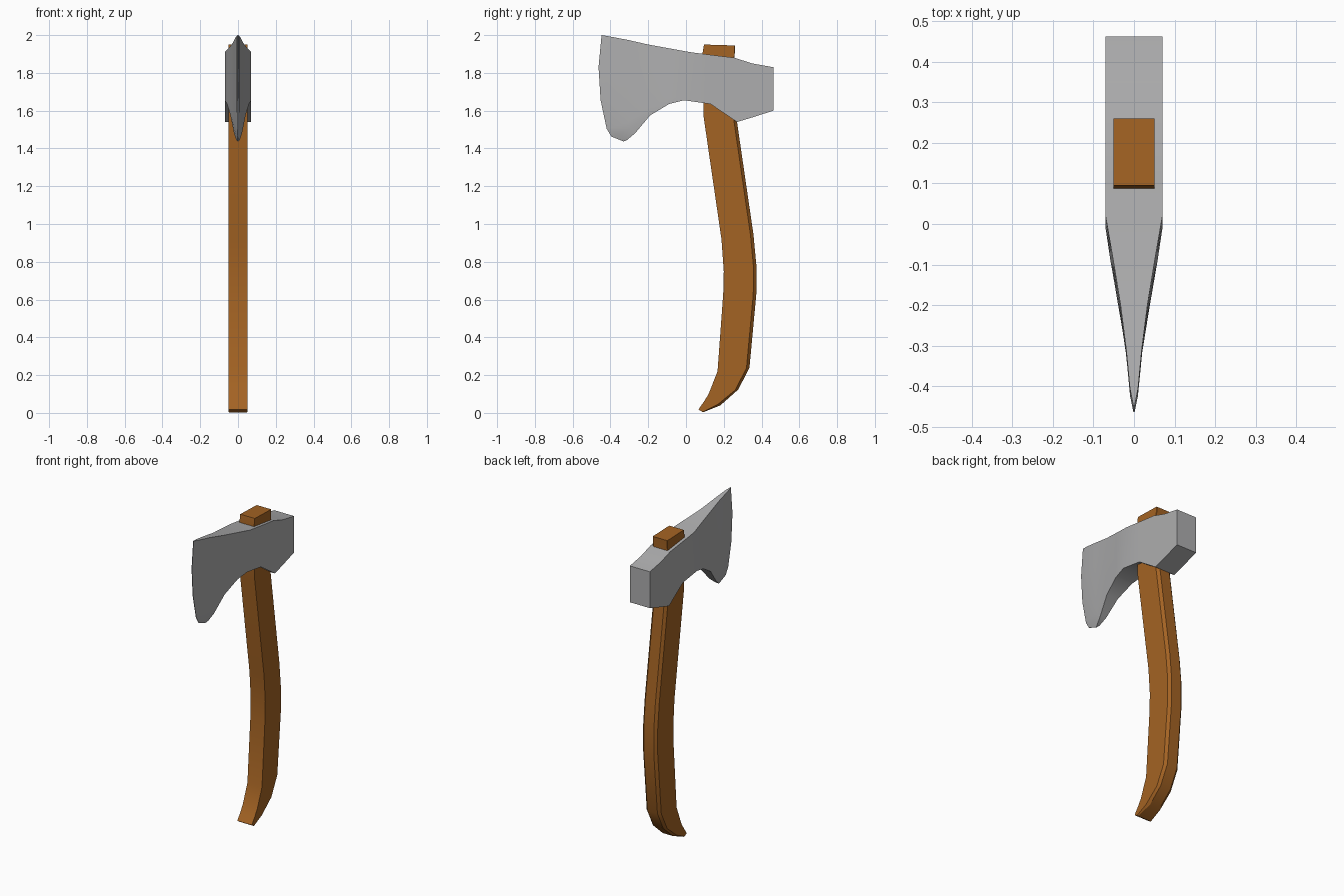
import bpy
import bmesh
import math
from mathutils import Vector

cube = bpy.data.objects.get("Cube")
if cube:
    bpy.data.objects.remove(cube)


def make_material(name, rgb):
    mat = bpy.data.materials.new(name)
    mat.use_nodes = True
    mat.diffuse_color = (*rgb, 1)
    mat.node_tree.nodes["Principled BSDF"].inputs["Base Color"].default_value = (*rgb, 1)
    return mat


def loft(name, rings, mat, angle):
    """Skin a list of equal closed rings and cap both ends."""
    bm = bmesh.new()
    loops = [[bm.verts.new(p) for p in ring] for ring in rings]
    for a, b in zip(loops, loops[1:]):
        for i in range(len(a)):
            j = (i + 1) % len(a)
            bm.faces.new((a[i], a[j], b[j], b[i]))
    bm.faces.new(loops[0])
    bm.faces.new(loops[-1])
    bmesh.ops.remove_doubles(bm, verts=bm.verts, dist=0.0005)
    bmesh.ops.recalc_face_normals(bm, faces=bm.faces)
    mesh = bpy.data.meshes.new(name)
    bm.to_mesh(mesh)
    bm.free()
    obj = bpy.data.objects.new(name, mesh)
    bpy.context.collection.objects.link(obj)
    mesh.materials.append(mat)
    bpy.ops.object.select_all(action='DESELECT')
    obj.select_set(True)
    bpy.context.view_layer.objects.active = obj
    bpy.ops.object.shade_smooth_by_angle(angle=math.radians(angle))
    return obj


steel = make_material("steel grey", (0.42, 0.42, 0.425))
wood = make_material("brown wood", (0.37, 0.125, 0.017))

# Handle: front and back outlines (y, z), with chamfered rear corners
handle_front = [(.095, 1.95), (.087, 1.9), (.093, 1.57), (.188, .918), (.2, .75),
                (.197, .63), (.167, .22), (.119, .098), (.095, .06), (.066, .018)]
handle_back = [(.26, 1.945), (.257, 1.88), (.27, 1.54), (.357, .945), (.372, .786),
               (.372, .627), (.336, .24), (.277, .124), (.182, .04), (.09, .003)]
half = .051
rings = []
for i, (f, b) in enumerate(zip(handle_front, handle_back)):
    f, b = Vector(f), Vector(b)
    cut = .002 if i < 2 else .016
    if i == len(handle_front) - 1:
        cut = .004
    s = b + (f - b).normalized() * cut
    right = [(half, *f), (half, *s), (half - cut, *b)]
    rings.append(right + [(-x, y, z) for x, y, z in reversed(right)])
loft("handle", rings, wood, 30)

# Axe head: columns from cutting edge to poll as
# (top y, top z, top half width, bottom y, bottom z, bottom half width, edge bow)
columns = [
    (-.447, 2.0, .0015, -.33, 1.437, .0015, 1),
    (-.405, 1.993, .010, -.312, 1.445, .009, .9),
    (-.31, 1.975, .019, -.27, 1.48, .021, .4),
    (-.2, 1.95, .033, -.19, 1.575, .040, .1),
    (-.09, 1.93, .051, -.09, 1.635, .058, 0),
    (.02, 1.91, .07, -.01, 1.655, .07, 0),
    (.12, 1.897, .07, .13, 1.635, .07, 0),
    (.257, 1.88, .07, .27, 1.54, .07, 0),
    (.35, 1.85, .07, .36, 1.567, .07, 0),
    (.462, 1.83, .07, .462, 1.6, .07, 0),
]
# Curved cutting edge as (fraction down the edge, y, z)
edge = [(0, -.447, 2.0), (.3, -.463, 1.83), (.61, -.452, 1.655),
        (.88, -.42, 1.505), (.95, -.395, 1.463), (1, -.33, 1.437)]
edge_top, edge_bottom = Vector(edge[0][1:]), Vector(edge[-1][1:])
rings = []
for ty, tz, tw, by, bz, bw, bow in columns:
    side = []
    for t, ey, ez in edge:
        offset = Vector((ey, ez)) - edge_top.lerp(edge_bottom, t)
        p = Vector((ty, tz)).lerp(Vector((by, bz)), t) + offset * bow
        side.append((tw + (bw - tw) * t, p.x, p.y))
    rings.append(side + [(-x, y, z) for x, y, z in reversed(side)])
loft("axe_head", rings, steel, 30)
